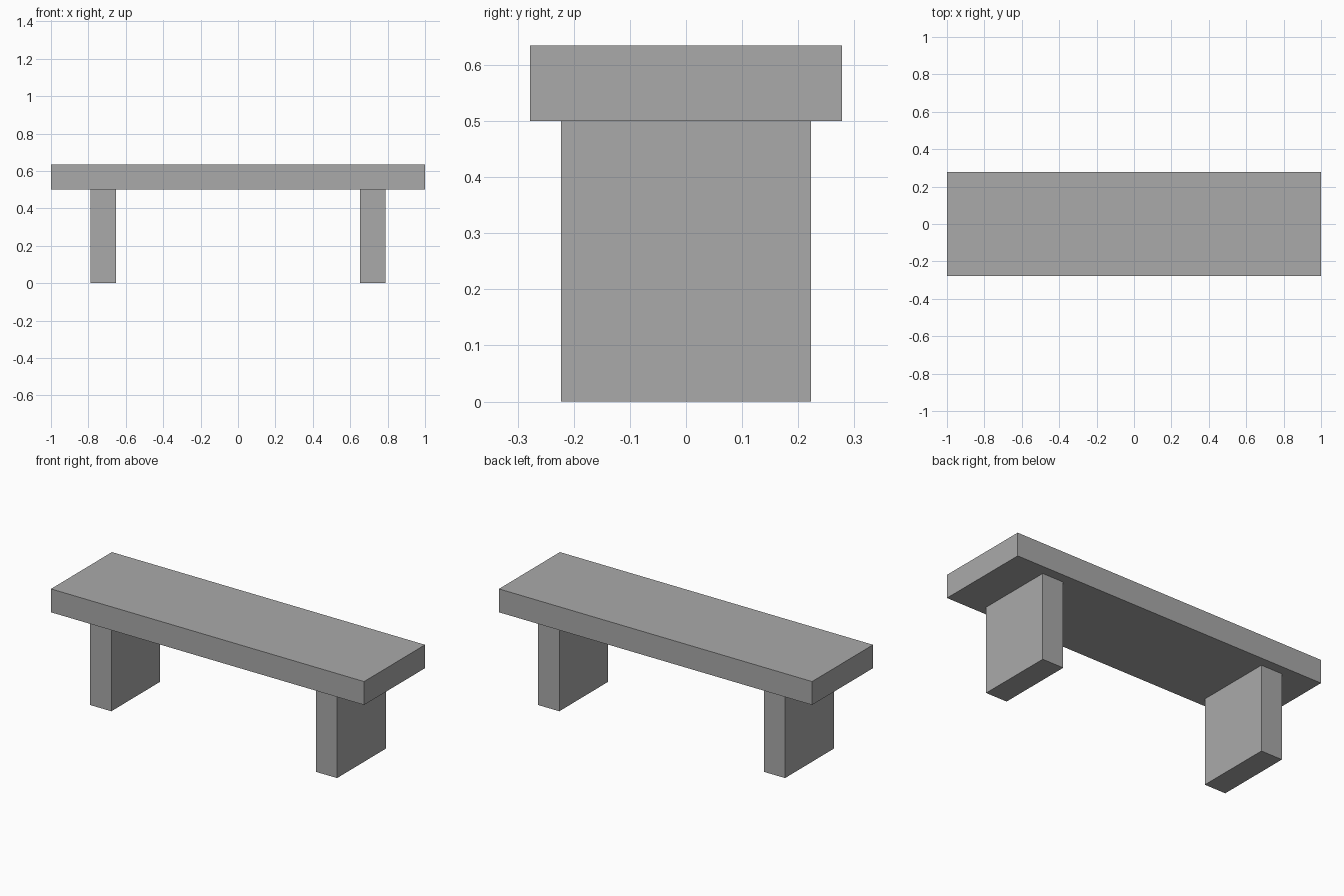
import bpy

if "Cube" in bpy.data.objects:
    bpy.data.objects.remove(bpy.data.objects["Cube"])

# Single flat stone colour
stone = bpy.data.materials.new("stone_grey")
stone.diffuse_color = (0.4, 0.4, 0.4, 1.0)
stone.use_nodes = True
stone.node_tree.nodes["Principled BSDF"].inputs["Base Color"].default_value = stone.diffuse_color


def slab(name, size, centre):
    """Axis-aligned block with its scale baked into the mesh."""
    bpy.ops.mesh.primitive_cube_add(size=1, location=centre)
    obj = bpy.context.object
    obj.name = name
    obj.scale = size
    bpy.ops.object.transform_apply(location=False, rotation=False, scale=True)
    obj.data.materials.append(stone)
    return obj


LEG_HEIGHT = 0.5
THICKNESS = 0.135

# Seat
slab("seat", (2.0, 0.556, THICKNESS), (0, 0, LEG_HEIGHT + THICKNESS / 2))

# Legs
for side, name in ((-1, "left_leg"), (1, "right_leg")):
    slab(name, (THICKNESS, 0.445, LEG_HEIGHT), (side * 0.721, 0, LEG_HEIGHT / 2))
